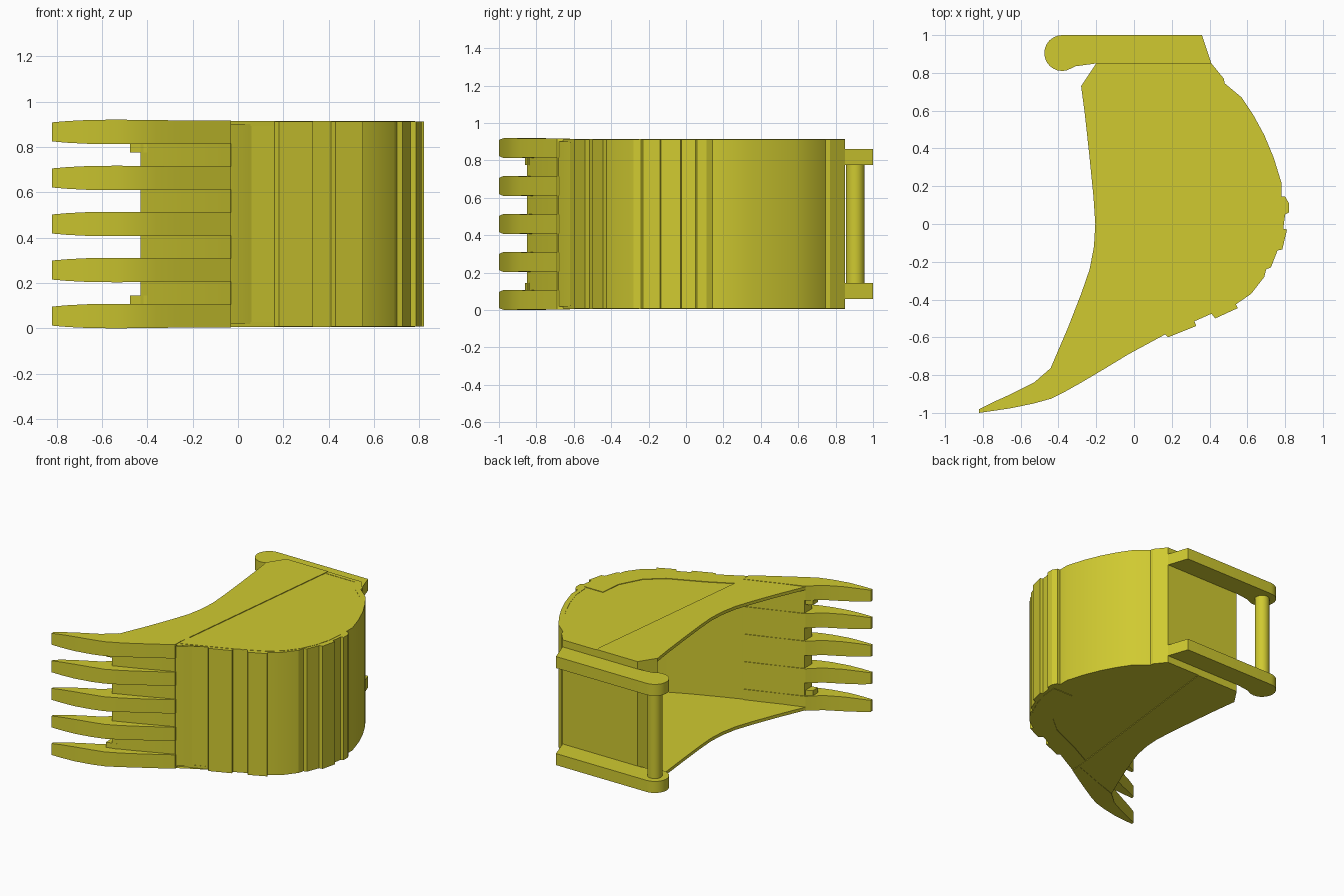
import bpy, bmesh, math
from mathutils import Vector

old = bpy.data.objects.get("Cube")
if old:
    bpy.data.objects.remove(old)

paint = bpy.data.materials.new("bucket yellow")
paint.use_nodes = True
YELLOW = (0.63, 0.59, 0.03, 1)
paint.diffuse_color = YELLOW
paint.node_tree.nodes["Principled BSDF"].inputs["Base Color"].default_value = YELLOW

HEIGHT = 0.92


def finish(name, bm, angle=22):
    bmesh.ops.recalc_face_normals(bm, faces=bm.faces)
    mesh = bpy.data.meshes.new(name)
    bm.to_mesh(mesh)
    bm.free()
    mesh.materials.append(paint)
    ob = bpy.data.objects.new(name, mesh)
    bpy.context.collection.objects.link(ob)
    bpy.ops.object.select_all(action='DESELECT')
    ob.select_set(True)
    bpy.context.view_layer.objects.active = ob
    bpy.ops.object.shade_smooth_by_angle(angle=math.radians(angle))
    return ob


def slab(name, outline, z0, z1):
    """Extrude a flat outline from z0 up to z1."""
    bm = bmesh.new()
    face = bm.faces.new([bm.verts.new((x, y, z0)) for x, y in outline])
    top = bmesh.ops.extrude_face_region(bm, geom=[face])["geom"]
    verts = [v for v in top if isinstance(v, bmesh.types.BMVert)]
    bmesh.ops.translate(bm, verts=verts, vec=(0, 0, z1 - z0))
    return finish(name, bm)


def both_sides(name, outline, z0, z1):
    """Place one slab at the bottom and its mirror at the top."""
    slab("lower_" + name, outline, z0, z1)
    slab("upper_" + name, outline, HEIGHT - z1, HEIGHT - z0)


def inset(points, dist):
    """Shift an open path to its left by dist."""
    result = []
    for i, p in enumerate(points):
        a, b = Vector(points[max(i - 1, 0)]), Vector(points[min(i + 1, len(points) - 1)])
        d = (b - a).normalized()
        result.append((p[0] - d.y * dist, p[1] + d.x * dist))
    return result


# Curved back: stepped wear strips, then the smooth heel
strips = [(-.03, -.69), (-.04, -.655), (.16, -.58), (.18, -.6), (.33, -.54), (.32, -.515),
          (.41, -.475), (.43, -.5), (.55, -.445), (.54, -.425), (.62, -.37), (.69, -.28),
          (.7, -.24), (.725, -.23), (.76, -.14), (.785, -.135), (.81, -.03), (.79, -.025),
          (.8, .05), (.82, .06), (.82, .11), (.8, .145)]
heel = [(.78, .145), (.78, .22), (.74, .35), (.69, .47), (.63, .58), (.57, .67), (.48, .745),
        (.475, .77), (.41, .85)]
smooth_back = [(-.03, -.655), (.16, -.58), (.32, -.515), (.45, -.455), (.54, -.41),
               (.62, -.34), (.69, -.25), (.74, -.14), (.77, -.03), (.78, .08),
               (.77, .22), (.73, .35), (.68, .47), (.62, .58), (.56, .66), (.47, .74)]
inner = inset(smooth_back, .025)
mount = [(-.2, .85), (-.28, .73)]
shell = strips + heel + mount + [(-.255, .73), (-.18, .82), (.38, .82)] + inner[::-1]
slab("curved_shell", shell, .008, HEIGHT - .008)

# Side cheeks: front half by the mouth, rear half behind the seam
mouth = [(-.28, .73), (-.26, .58), (-.235, .35), (-.215, .15), (-.205, 0), (-.212, -.12),
         (-.235, -.24), (-.28, -.37), (-.35, -.55), (-.44, -.76)]
seam = [(-.035, -.66), (.14, .85)]
both_sides("front_cheek", mouth + [(-.43, -.85), (-.03, -.69)] + seam + [(-.2, .85)], .005, .028)
both_sides("rear_cheek", seam[:1] + smooth_back[1:] + [(.41, .85), (.14, .85)], .01, .028)

# Thin wear plates along the rear edge of each cheek
edge = smooth_back[:10]
wear = edge + [(.62, .08), (.605, -.08), (.52, -.24), (.4, -.34), (.15, -.45), (-.025, -.54)]
both_sides("wear_plate", wear, .006, .012)

# Cutting lip between the teeth
slab("cutting_lip", [(-.43, -.765), (-.43, -.85), (-.03, -.68), (.06, -.62), (-.03, -.625)],
     .02, HEIGHT - .02)
both_sides("lip_block", [(-.475, -.8), (-.475, -.86), (-.4, -.84), (-.4, -.76)], .1, .145)

# Teeth: x, inner y, outer y, half width for each cross-section
sections = [(-.03, -.62, -.69, .051), (-.15, -.662, -.763, .051), (-.28, -.71, -.84, .051),
            (-.36, -.735, -.885, .052), (-.44, -.762, -.925, .053), (-.53, -.84, -.95, .054),
            (-.65, -.9, -.975, .053), (-.75, -.945, -.99, .048), (-.82, -.98, -1, .042)]
for n in range(5):
    mid = .054 + n * (HEIGHT - .108) / 4
    bm = bmesh.new()
    rings = [[bm.verts.new(c) for c in ((x, a, mid - w), (x, b, mid - w),
                                       (x, b, mid + w), (x, a, mid + w))]
             for x, a, b, w in sections]
    for r, s in zip(rings, rings[1:]):
        for k in range(4):
            m = (k + 1) % 4
            bm.faces.new((r[k], r[m], s[m], s[k]))
    bm.faces.new(rings[0])
    bm.faces.new(rings[-1])
    finish("tooth_%d" % (n + 1), bm)

# Mounting ears with a rounded end
cx, cy, rad = -.38, .905, .095
arc = [(cx + rad * math.cos(t), cy + rad * math.sin(t))
       for t in (math.radians(90 + 15 * i) for i in range(14))]
ear = arc + [(-.31, .835), (-.2, .85), (.41, .85), (.36, 1)]
both_sides("mounting_ear", ear, .06, .145)

# Hinge pin
bm = bmesh.new()
bmesh.ops.create_cone(bm, cap_ends=True, segments=32, radius1=.05, radius2=.05, depth=.66)
bmesh.ops.translate(bm, verts=bm.verts, vec=(cx, cy, HEIGHT / 2))
finish("hinge_pin", bm, 40)
